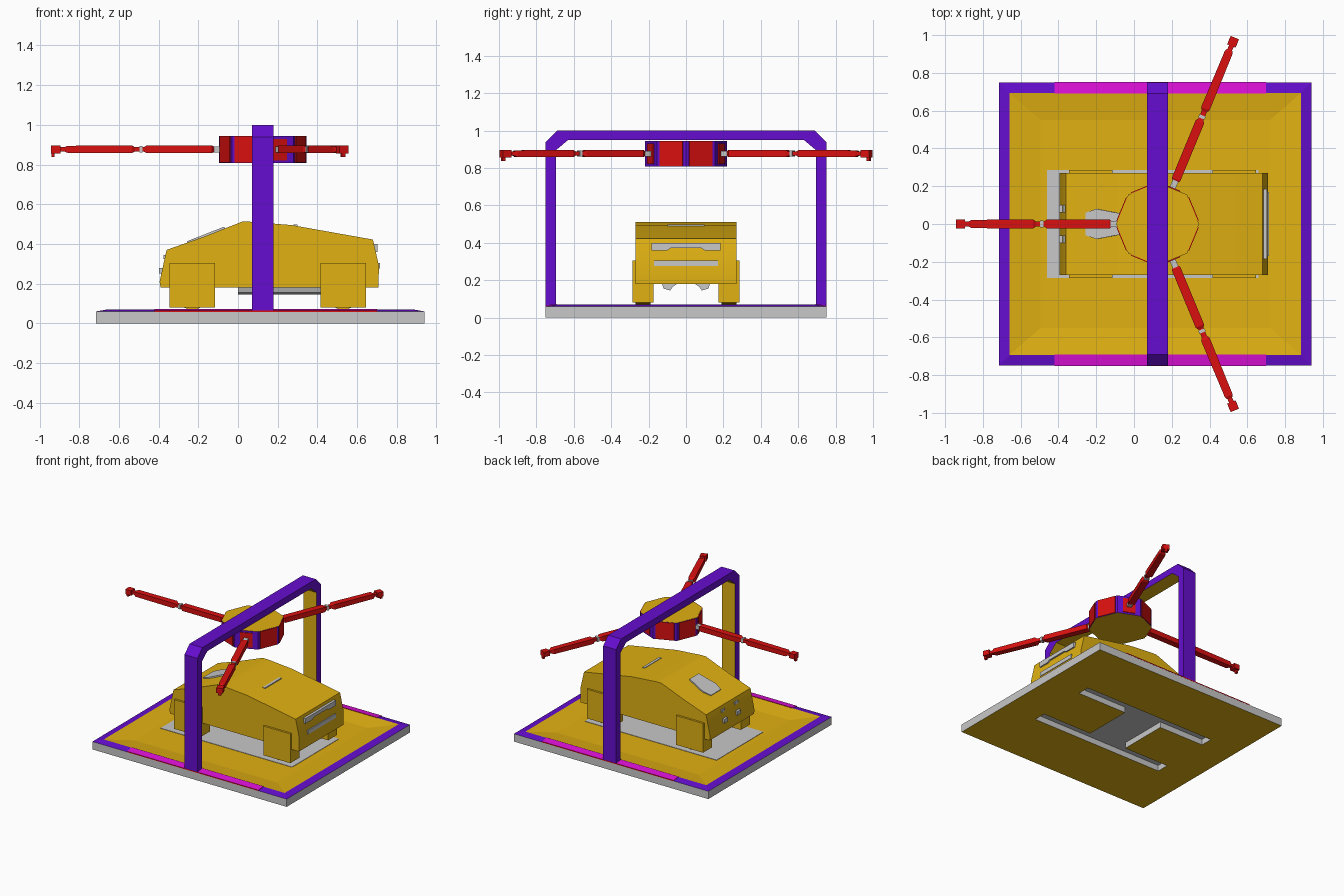
import bpy, bmesh, math
from mathutils import Matrix, Vector

if "Cube" in bpy.data.objects:
    bpy.data.objects.remove(bpy.data.objects["Cube"])

def material(name, col):
    m = bpy.data.materials.new(name)
    m.diffuse_color = (*col, 1)
    m.use_nodes = True
    m.node_tree.nodes["Principled BSDF"].inputs["Base Color"].default_value = m.diffuse_color
    return m

YELLOW = material("yellow", (0.75, 0.44, 0.006))
PURPLE = material("purple", (0.13, 0.004, 0.62))
RED = material("red", (0.70, 0.005, 0.005))
MAGENTA = material("magenta", (0.72, 0.005, 0.68))
GREY = material("light grey", (0.58, 0.58, 0.58))

def finish(name, bm, mats, rule=None, smooth=0, fix=True):
    if fix:
        bmesh.ops.recalc_face_normals(bm, faces=bm.faces[:])
    bm.normal_update()
    if rule:
        for f in bm.faces:
            f.material_index = rule(f)
    me = bpy.data.meshes.new(name)
    bm.to_mesh(me)
    bm.free()
    for m in mats:
        me.materials.append(m)
    ob = bpy.data.objects.new(name, me)
    bpy.context.collection.objects.link(ob)
    if smooth:
        bpy.context.view_layer.objects.active = ob
        ob.select_set(True)
        bpy.ops.object.shade_smooth_by_angle(angle=math.radians(smooth))
        ob.select_set(False)
    return ob

def loft(bm, rings, caps=True):
    loops = [[bm.verts.new(p) for p in r] for r in rings]
    n = len(loops[0])
    for a, b in zip(loops, loops[1:]):
        for i in range(n):
            bm.faces.new((a[i], a[(i + 1) % n], b[(i + 1) % n], b[i]))
    if caps:
        bm.faces.new(loops[0])
        bm.faces.new(loops[-1])
    return loops

def prism(name, pts, axis, a, b, mats, rule=None, smooth=0):
    """Extrude a 2D profile along x or y."""
    put = (lambda p, t: (t, p[0], p[1])) if axis == 'x' else (lambda p, t: (p[0], t, p[1]))
    bm = bmesh.new()
    loft(bm, [[put(p, a) for p in pts], [put(p, b) for p in pts]])
    return finish(name, bm, mats, rule, smooth)

def box(name, x0, x1, y0, y1, z0, z1, mat, mtx=None):
    bm = bmesh.new()
    loft(bm, [[(x0, y0, z), (x1, y0, z), (x1, y1, z), (x0, y1, z)] for z in (z0, z1)])
    if mtx:
        bm.transform(mtx)
    return finish(name, bm, [mat])

# --- base underside with an H-shaped recess
X0, X1, Y = -0.715, 0.94, 0.75
xs = [X0, -0.46, -0.08, 0.24, 0.66, X1]
ys = [-Y, -0.285, -0.19, 0.19, 0.285, Y]
bm = bmesh.new()
grid = [[bm.verts.new((x, y, 0)) for y in ys] for x in xs]
for i in range(5):
    for j in range(5):
        if not (1 <= i <= 3 and (j in (1, 3) or (i == 2 and j == 2))):
            bm.faces.new((grid[i][j], grid[i][j + 1], grid[i + 1][j + 1], grid[i + 1][j]))
for e in [e for e in bm.edges if e.is_boundary]:
    a, b = e.verts
    if max(abs(a.co.y), abs(b.co.y)) < 0.5:       # recess walls
        c, d = [bm.verts.new(v.co + Vector((0, 0, 0.045))) for v in (b, a)]
        bm.faces.new((a, b, c, d))
bmesh.ops.remove_doubles(bm, verts=bm.verts[:], dist=1e-4)
finish("base_underside", bm, [YELLOW, GREY], lambda f: 0 if abs(f.normal.z) > 0.5 else 1)

# --- base rim and shallow deck
def rect(ix, iy, z):
    return [(X0 + ix, -Y + iy, z), (X1 - ix, -Y + iy, z), (X1 - ix, Y - iy, z), (X0 + ix, Y - iy, z)]
bm = bmesh.new()
loops = loft(bm, [rect(0, 0, 0), rect(0, 0, 0.06), rect(0.057, 0.057, 0.07), rect(0.22, 0.2, 0.052)], False)
bm.faces.new(loops[-1])
def deck_rule(f):
    c = f.calc_center_median()
    if abs(f.normal.z) < 0.5:
        return 0
    edge = min(c.x - X0, X1 - c.x, Y - abs(c.y))
    return 1 if edge < 0.05 else 2
finish("base_deck", bm, [GREY, PURPLE, YELLOW], deck_rule, fix=False)
box("under_car_plate", -0.46, 0.66, -0.285, 0.285, 0.044, 0.055, GREY)
for s in (-1, 1):
    prism("side_light_strip", [(s * 0.751, 0.058), (s * 0.751, 0.065), (s * 0.692, 0.073), (s * 0.692, 0.06)],
          'x', -0.42, 0.70, [MAGENTA, RED], lambda f: 1 if abs(f.normal.y) > 0.9 else 0)

# --- arch over the car, yellow on the inner faces
arch = [(0.75, 0.06), (0.75, 0.94), (0.69, 1.0)]
inner = [(0.63, 0.95), (0.695, 0.895), (0.695, 0.06)]
flip = lambda pts: [(-y, z) for y, z in reversed(pts)]
prism("arch", arch + flip(arch) + flip(inner) + inner, 'x', 0.07, 0.18, [PURPLE, YELLOW],
      lambda f: 1 if abs(f.normal.x) < 0.5 and
      f.normal.dot(f.calc_center_median() - Vector((0.125, 0, 0.5))) < 0 else 0)

# --- octagonal hub under the arch
CX, R = 0.125, 0.22
bm = bmesh.new()
loft(bm, [[(CX + R * math.cos(k * math.pi / 4), R * math.sin(k * math.pi / 4), z) for k in range(8)]
          for z in (0.807, 0.945)])
finish("hub", bm, [PURPLE, YELLOW], lambda f: 1 if abs(f.normal.z) > 0.5 else 0)
ap = R * math.cos(math.pi / 8)
for k in range(8):
    m = Matrix.Translation((CX, 0, 0)) @ Matrix.Rotation(math.radians(22.5 + 45 * k), 4, 'Z')
    w, z0, z1 = (0.045, 0.82, 0.93) if k in (1, 6) else (0.067, 0.81, 0.943)
    box("hub_panel", ap - 0.003, ap + 0.005, -w, w, z0, z1, RED, m)

# --- three jointed arms
profile = [(0.245, 0.016), (0.255, 0.024), (0.585, 0.024), (0.60, 0.014), (0.645, 0.014), (0.66, 0.024),
           (0.985, 0.022), (1.0, 0.013), (1.02, 0.013)]
for ang in (67.5, 180, 292.5):
    m = Matrix.Translation((CX, 0, 0.877)) @ Matrix.Rotation(math.radians(ang), 4, 'Z')
    bm = bmesh.new()
    loft(bm, [[(r, -h, -h * 0.8), (r, h, -h * 0.8), (r, h, h * 0.8), (r, -h, h * 0.8)] for r, h in profile])
    bm.transform(m)
    finish("arm", bm, [RED])
    box("arm_shoulder", 0.19, 0.25, -0.016, 0.016, -0.015, 0.015, GREY, m)
    box("arm_elbow", 0.605, 0.622, -0.018, 0.018, -0.016, 0.016, GREY, m)
    box("arm_tip", 1.02, 1.068, -0.024, 0.024, -0.02, 0.018, RED, m)
    box("arm_nozzle", 1.05, 1.066, -0.01, 0.01, -0.04, -0.018, RED, m)

# --- car body
body = [(-0.39, 0.18), (-0.395, 0.21), (-0.36, 0.37), (-0.17, 0.437), (0.02, 0.512), (0.06, 0.512), (0.27, 0.495),
        (0.68, 0.422), (0.71, 0.29), (0.708, 0.18)]
prism("car_body", body, 'y', -0.27, 0.27, [YELLOW], smooth=40)
for x in (-0.23, 0.53):
    for s in (-1, 1):
        f = sorted((s * 0.175, s * 0.285))
        prism("wheel_cover", [(x - 0.115, 0.08), (x + 0.115, 0.08), (x + 0.115, 0.305), (x - 0.115, 0.305)],
              'y', *f, [YELLOW])
        prism("wheel", [(x + 0.105 * math.cos(a * math.pi / 12), 0.175 + 0.105 * math.sin(a * math.pi / 12))
                        for a in range(24)], 'y', s * 0.19, s * 0.27, [YELLOW], smooth=40)

# --- car details: windscreen, roof slot, lamps, bumper, underbody
slope = Matrix.Translation((-0.16, 0, 0.443)) @ Matrix.Rotation(-math.atan2(0.075, 0.19), 4, 'Y')
bm = bmesh.new()
pane = [(-0.10, -0.06), (-0.04, -0.08), (0.10, -0.055), (0.10, 0.055), (-0.04, 0.08), (-0.10, 0.06)]
loft(bm, [[(x, y, z) for x, y in pane] for z in (-0.006, 0.008)])
bm.transform(slope)
finish("windscreen", bm, [GREY])
box("roof_slot", 0.28, 0.30, -0.10, 0.10, 0.48, 0.497, GREY)
lamp = [(-0.185, 0.36), (-0.10, 0.36), (-0.08, 0.372), (0.08, 0.372), (0.10, 0.36), (0.185, 0.36),
        (0.185, 0.40), (-0.185, 0.40)]
prism("tail_lamp", lamp, 'x', 0.67, 0.704, [GREY])
box("rear_bumper", 0.69, 0.715, -0.17, 0.17, 0.275, 0.305, GREY)
for s in (-1, 1):
    y0, y1 = sorted((s * 0.06, s * 0.10))
    box("front_lamp", -0.398, -0.37, y0, y1, 0.25, 0.28, GREY)
    box("front_vent", -0.376, -0.35, y0, y1, 0.325, 0.345, GREY)
    prism("underbody_duct", [(s * 0.04, 0.185), (s * 0.13, 0.185), (s * 0.12, 0.155), (s * 0.085, 0.145),
                             (s * 0.07, 0.165)], 'x', 0.0, 0.62, [GREY])
